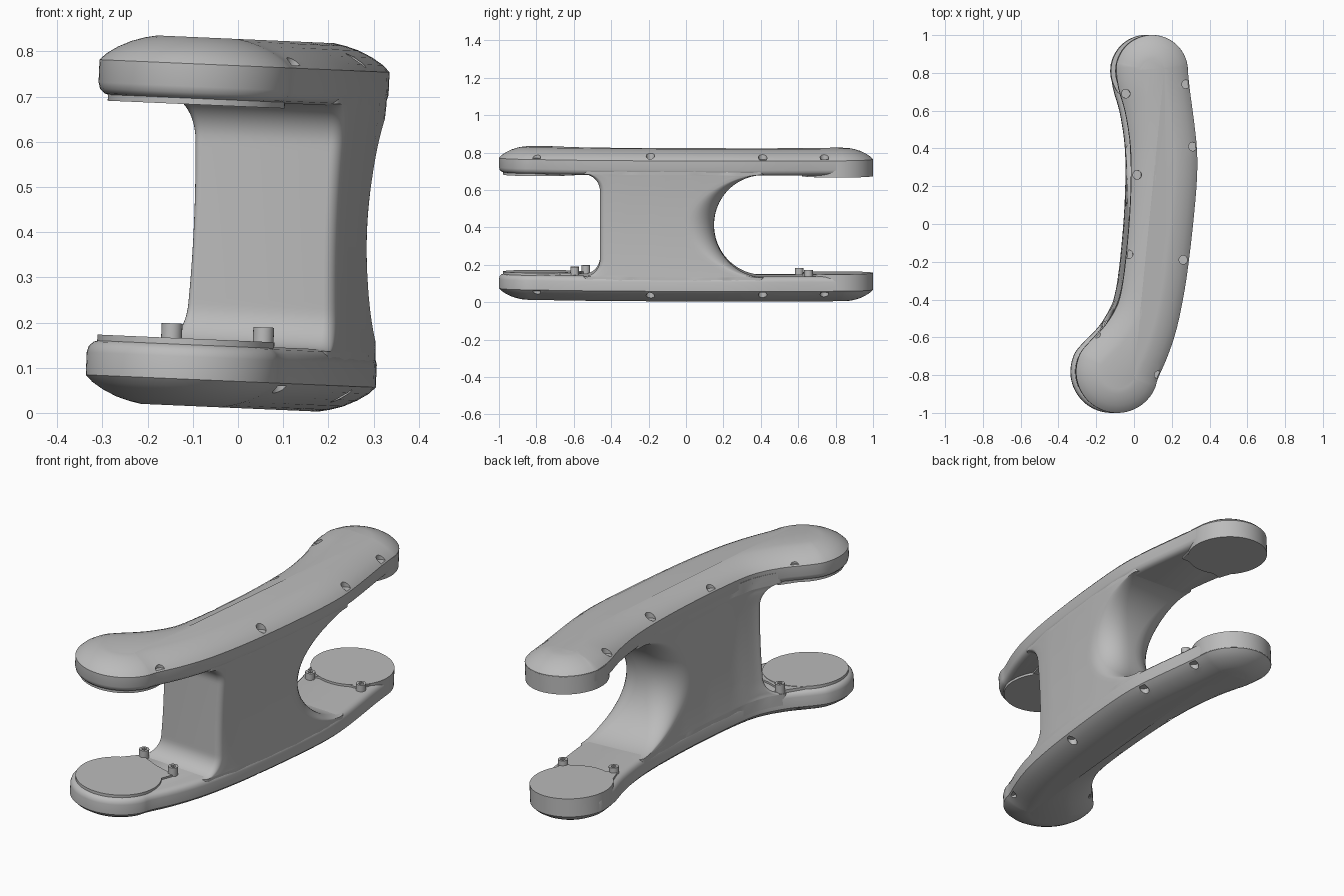
import bpy, bmesh, math
from mathutils import Vector, Matrix

cube = bpy.data.objects.get("Cube")
if cube:
    bpy.data.objects.remove(cube, do_unlink=True)

grey = bpy.data.materials.new("plain_grey")
grey.use_nodes = True
colour = (0.5, 0.5, 0.5, 1)
grey.diffuse_color = colour
grey.node_tree.nodes["Principled BSDF"].inputs["Base Color"].default_value = colour

MID = 0.419    # height of the mirror plane
EDGE = 0.349   # distance from the mirror plane to the widest line of a plate
TILT = (Matrix.Translation((0, 0, MID)) @ Matrix.Rotation(math.radians(2.5), 4, "Y")
        @ Matrix.Translation((0, 0, -MID)))


def finish(bm, name):
    bmesh.ops.recalc_face_normals(bm, faces=bm.faces)
    if bm.calc_volume(signed=True) < 0:
        bmesh.ops.reverse_faces(bm, faces=bm.faces)
    mesh = bpy.data.meshes.new(name)
    bm.to_mesh(mesh)
    bm.free()
    mesh.materials.append(grey)
    obj = bpy.data.objects.new(name, mesh)
    bpy.context.collection.objects.link(obj)
    return obj


def loft(rings, bm):
    """Skin closed rings of equal length and cap both ends."""
    loops = [[bm.verts.new(p) for p in ring] for ring in rings]
    n = len(loops[0])
    for a, b in zip(loops, loops[1:]):
        for i in range(n):
            j = (i + 1) % n
            bm.faces.new((a[i], a[j], b[j], b[i]))
    bm.faces.new(loops[0][::-1])
    bm.faces.new(loops[-1])


def arc(cx, cy, r, start, end, n):
    steps = [math.radians(start + (end - start) * i / n) for i in range(n + 1)]
    return [(cx + r * math.cos(a), cy + r * math.sin(a)) for a in steps]


def spline(pts, sub):
    out = []
    n = len(pts)
    for i in range(n):
        p0, p1, p2, p3 = (Vector(pts[(i + k) % n]) for k in (-1, 0, 1, 2))
        for k in range(sub):
            t = k / sub
            out.append(0.5 * (2 * p1 + (p2 - p0) * t + (2 * p0 - 5 * p1 + 4 * p2 - p3) * t ** 2
                              + (3 * p1 - p0 - 3 * p2 + p3) * t ** 3))
    return out


def inset(pts, d):
    out = []
    for i, p in enumerate(pts):
        tangent = (pts[(i + 1) % len(pts)] - pts[i - 1]).normalized()
        out.append(p + Vector((-tangent.y, tangent.x)) * d)
    return out


def x_at(side, y):
    """Interpolate a side curve, listed by rising y."""
    for (xa, ya), (xb, yb) in zip(side, side[1:]):
        if y <= yb:
            return xa + (xb - xa) * (y - ya) / (yb - ya)
    return side[-1][0]


# Curved plate outline, counter-clockwise
FRONT, BACK = (-0.104, -0.782), (0.08, 0.81)
right = [(0.163, -0.7), (0.212, -0.55), (0.253, -0.35), (0.281, -0.15), (0.303, 0.05),
         (0.319, 0.25), (0.318, 0.4), (0.302, 0.55), (0.282, 0.7)]
left = [(-0.097, 0.72), (-0.063, 0.6), (-0.038, 0.45), (-0.03, 0.3), (-0.035, 0.1),
        (-0.05, -0.1), (-0.073, -0.3), (-0.103, -0.43), (-0.17, -0.54), (-0.247, -0.62)]
outline = spline(right + arc(*BACK, 0.19, 0, 175, 14) + left
                 + arc(*FRONT, 0.218, 150, 350, 16), 3)

# Plate cross-section: (inset, height beyond the widest line)
section = [(0.03, -0.079), (0.014, -0.074), (0.004, -0.064), (0, -0.05), (0, 0),
           (0.015, 0.015), (0.04, 0.031), (0.07, 0.045), (0.1, 0.054), (0.125, 0.059)]
notches = [(-0.06, 0.69), (0.26, 0.74), (0.296, 0.41), (0.0, 0.26), (-0.045, -0.16),
           (0.245, -0.19), (-0.215, -0.58), (0.115, -0.8)]
necks = {"front": [(-0.24, -0.65), (0.05, -0.7), (0.08, -0.61), (-0.04, -0.58), (-0.15, -0.535)],
         "back": [(-0.07, 0.71), (-0.035, 0.61), (0.08, 0.645), (0.23, 0.65), (0.25, 0.73)]}
parts = []

for s, label in ((1, "upper"), (-1, "lower")):
    def level(h):
        return MID + s * (EDGE + h)

    def prism(bm, pts, low, high):
        loft([[(x, y, level(h)) for x, y in pts] for h in (low, high)], bm)

    # Domed plate
    bm = bmesh.new()
    loft([[(p.x, p.y, level(h)) for p in inset(outline, d)] for d, h in section], bm)
    plate = finish(bm, label + "_plate")

    # Screw pockets along the rim
    bm = bmesh.new()
    for x, y in notches:
        prism(bm, arc(x, y, 0.023, 0, 345, 23), 0.006, 0.1)
    cutter = finish(bm, "pocket_cutter")
    cutter.hide_render = True
    cut = plate.modifiers.new("pockets", "BOOLEAN")
    cut.operation, cut.solver, cut.object = "DIFFERENCE", "MANIFOLD", cutter
    bpy.context.view_layer.objects.active = plate
    bpy.ops.object.modifier_apply(modifier=cut.name)
    bpy.data.objects.remove(cutter, do_unlink=True)
    parts.append(plate)

    # Round end pads, each with a neck towards the web
    for (cx, cy), r, low, end in ((FRONT, 0.196, -0.07, "front"), (BACK, 0.191, -0.002, "back")):
        bm = bmesh.new()
        prism(bm, arc(cx, cy, r, 0, 355, 71), low, -0.09)
        prism(bm, necks[end], -0.07, -0.088)
        parts.append(finish(bm, f"{label}_{end}_pad"))

# Web: full plate width, straight front with fillets, hollowed back
left_up = left[::-1]
rings = []
HALF = 0.274
levels = [-1.2] + [math.sin(math.pi * i / 48) for i in range(-24, 25)] + [1.2]
for v in levels:
    u = max(-1, min(1, v))
    z = MID + v * HALF
    fillet = max(0, abs(u) * HALF - 0.184) / 0.09
    y0 = -0.46 - 0.09 * (1 - math.sqrt(max(0, 1 - fillet ** 2)))
    y1 = 0.42 - 0.27 * math.sqrt(max(0, 1 - u * u))
    r_front, r_back = 0.025, 0.14 * (1 - 0.8 * u * u)
    ys = [y0 + r_front * (1 - math.cos(math.pi * i / 12)) for i in range(6)]
    ys += [y0 + r_front + (y1 - r_back - y0 - r_front) * i / 16 for i in range(17)]
    ys += [y1 - r_back * (1 - math.sin(math.pi * i / 16)) for i in range(1, 9)]

    def x_side(side, sign, y):
        trim = 0.002 + 0.011 * (1 - u * u)
        for r, d in ((r_front, y - y0), (r_back, y1 - y)):
            if d < r:
                trim += r - math.sqrt(max(0, r * r - (r - d) ** 2))
        return x_at(side, y) - sign * trim

    rings.append([(x_side(right, 1, y), y, z) for y in ys]
                 + [(x_side(left_up, -1, y), y, z) for y in reversed(ys)])
bm = bmesh.new()
loft(rings, bm)
parts.append(finish(bm, "web"))

# Socket bolts standing on the lower plate
for i, (x, y, top) in enumerate([(-0.136, -0.535, 0.192), (0.067, -0.595, 0.192),
                                 (-0.012, 0.605, 0.182), (0.235, 0.655, 0.182)]):
    bm = bmesh.new()
    rim = arc(x, y, 0.023, 0, 345, 23)
    # hexagonal socket sampled on the same number of points
    hexagon = []
    for k in range(24):
        a = math.radians(15 * k)
        r = 0.0105 / math.cos((a % (math.pi / 3)) - math.pi / 6)
        hexagon.append((x + r * math.cos(a), y + r * math.sin(a)))
    loft([[(*p, h) for p in ring] for ring, h in
          ((rim, 0.13), (rim, top), (hexagon, top), (hexagon, top - 0.02))], bm)
    parts.append(finish(bm, f"bolt_{i + 1}"))

# Tilt everything slightly and shade smooth with sharp edges kept
bpy.ops.object.select_all(action="DESELECT")
for obj in parts:
    obj.data.transform(TILT)
    obj.select_set(True)
bpy.context.view_layer.objects.active = parts[0]
bpy.ops.object.shade_smooth_by_angle(angle=math.radians(30))
